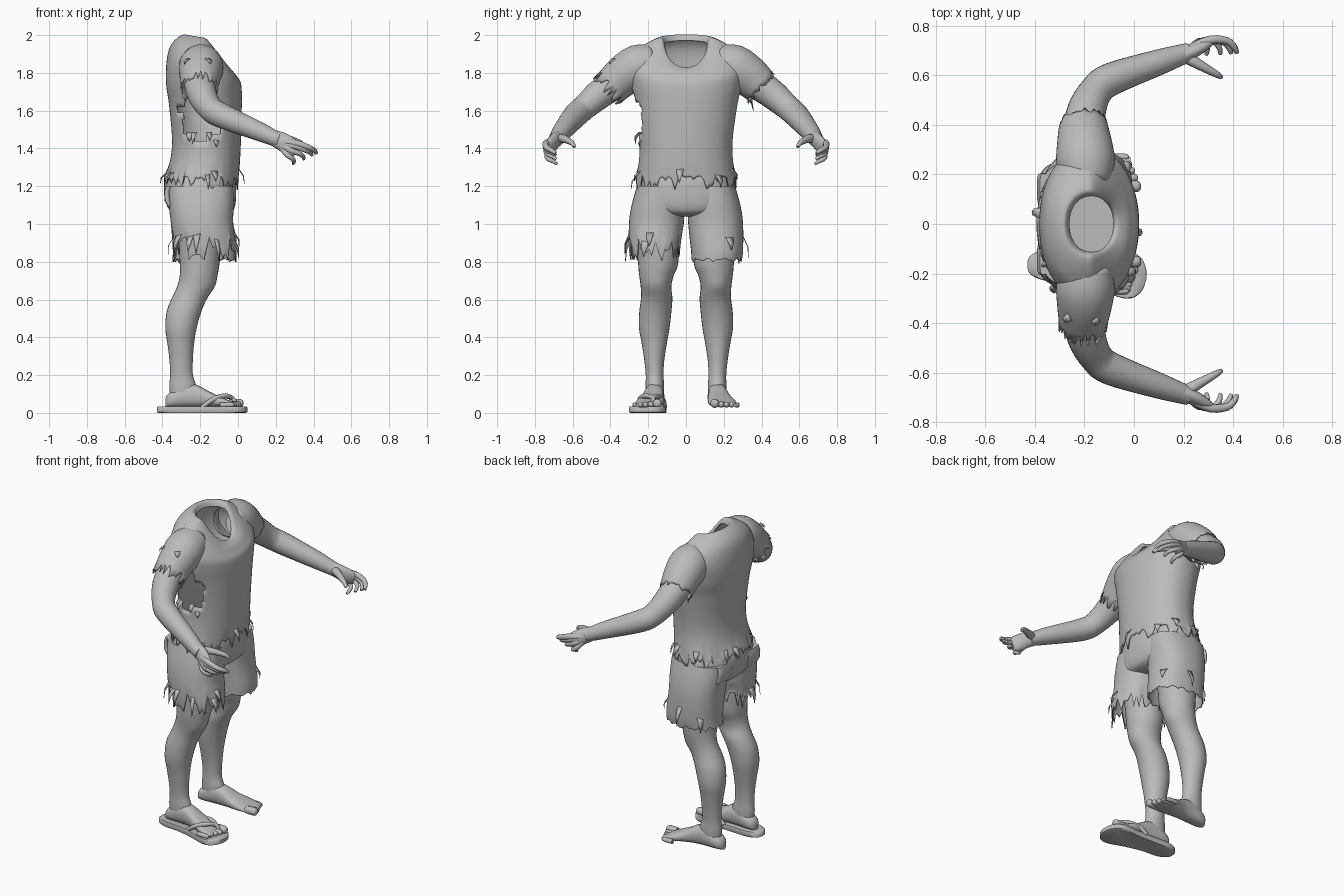
import bpy, bmesh, math, random
from mathutils import Vector as V

if "Cube" in bpy.data.objects:
    bpy.data.objects.remove(bpy.data.objects["Cube"])

random.seed(4)
cloth = bpy.data.materials.new("plain grey")
cloth.diffuse_color = (0.5, 0.5, 0.5, 1)
cloth.use_nodes = True
cloth.node_tree.nodes["Principled BSDF"].inputs["Base Color"].default_value = cloth.diffuse_color
SIDES = ((1, "left"), (-1, "right"))


def finish(name, bm, thick=0):
    bmesh.ops.recalc_face_normals(bm, faces=bm.faces)
    me = bpy.data.meshes.new(name)
    bm.to_mesh(me)
    bm.free()
    me.materials.append(cloth)
    ob = bpy.data.objects.new(name, me)
    bpy.context.collection.objects.link(ob)
    bpy.ops.object.select_all(action='DESELECT')
    ob.select_set(True)
    bpy.context.view_layer.objects.active = ob
    bpy.ops.object.shade_smooth_by_angle(angle=math.radians(50))
    if thick:
        mod = ob.modifiers.new("thickness", 'SOLIDIFY')
        mod.thickness = thick
        mod.offset = -1


def smooth_rows(rows, k):
    """Catmull-Rom refinement of a list of equal-length tuples."""
    out = []
    for i in range(len(rows) - 1):
        a, b, c, d = (rows[max(0, min(len(rows) - 1, i + j))] for j in (-1, 0, 1, 2))
        for t in (s / k for s in range(k)):
            out.append(tuple(q + t / 2 * (r - p + t * (2 * p - 5 * q + 4 * r - w + t * (3 * (q - r) + w - p)))
                             for p, q, r, w in zip(a, b, c, d)))
    return out + [tuple(rows[-1])]


def loft(rings, caps=(True, True)):
    bm = bmesh.new()
    vs = [[bm.verts.new(p) for p in r] for r in rings]
    n = len(rings[0])
    for r, s in zip(vs, vs[1:]):
        for i in range(n):
            bm.faces.new((r[i], r[(i + 1) % n], s[(i + 1) % n], s[i]))
    for r, on in ((vs[0], caps[0]), (vs[-1], caps[1])):
        if on:
            bm.faces.new(r)
    return bm


def oval(c, u, v, n, p=2.0):
    out = []
    for i in range(n):
        a = 2 * math.pi * i / n
        ca, sa = math.cos(a), math.sin(a)
        out.append(V(c) + V(u) * math.copysign(abs(ca) ** (2 / p), ca)
                   + V(v) * math.copysign(abs(sa) ** (2 / p), sa))
    return out


def level_rings(rows, k, n, s=1, p=2.0):
    """Horizontal ovals from rows of z, centre x, centre y, half depth, half width."""
    return [oval((c, s * y, z), (a, 0, 0), (0, b, 0), n, p) for z, c, y, a, b in smooth_rows(rows, k)]


def tube_rings(rows, k, n):
    """Round rings along a path of x, y, z, radius."""
    rows = smooth_rows(rows, k)
    rings = []
    for i, r in enumerate(rows):
        t = (V(rows[min(i + 1, len(rows) - 1)][:3]) - V(rows[max(i - 1, 0)][:3])).normalized()
        u = t.cross(V((0, 0, 1)) if abs(t.z) < 0.9 else V((1, 0, 0))).normalized()
        rings.append(oval(r[:3], u * r[3], t.cross(u) * r[3], n))
    return rings


def tube(name, rows, k=4, n=12, s=1):
    finish(name, loft(tube_rings([(r[0], r[1] * s, r[2], r[3]) for r in rows], k, n)))


def fray(rings, zlim, low, high):
    """Stretch the columns below zlim by random amounts to tear the hem."""
    for i in range(len(rings[0])):
        f = low + (high - low) * random.random() ** 1.5
        for r in rings:
            if r[i].z < zlim:
                r[i].z = zlim - (zlim - r[i].z) * f


def shreds(name, centre, rx, ry, start, end, count, length):
    """Pointed loose strips of cloth hanging from an oval band."""
    bm = bmesh.new()
    for i in range(count):
        a = math.radians(start + (end - start) * (i + random.random()) / count)
        out, along = V((math.cos(a), math.sin(a), 0)), V((-math.sin(a), math.cos(a), 0))
        base = V(centre) + V((rx * out.x, ry * out.y, random.uniform(-.02, .02)))
        w = along * random.uniform(.012, .025)
        tip = base + out * random.uniform(.01, .04) + V((0, 0, -length * random.uniform(.6, 1.1)))
        mid = base.lerp(tip, .5) + out * .012
        vs = [bm.verts.new(p) for p in (base - w, base + w, mid + w * .7, mid - w * .6, tip)]
        bm.faces.new(vs[:4])
        bm.faces.new((vs[3], vs[2], vs[4]))
    finish(name, bm, .003)


# shirt body: z, front neck drop, centre x, half depth, half width
shirt = [(1.955, .14, -.172, .088, .112), (1.985, .155, -.175, .108, .135), (1.96, .15, -.18, .15, .20),
         (1.91, .13, -.185, .18, .265), (1.83, .08, -.183, .197, .305), (1.73, .03, -.18, .20, .295),
         (1.62, 0, -.172, .192, .27), (1.4, 0, -.168, .182, .245), (1.21, 0, -.195, .198, .268)]
rings = []
for z, drop, cx, rx, ry in smooth_rows(shirt, 6):
    ring = oval((cx, 0, z), (rx, 0, 0), (0, ry, 0), 96, 2.15)
    for p in ring:
        c = (p.x - cx) / rx
        p.z += -drop * max(0, c) ** 1.3 + 0.12 * drop * max(0, -c)
    rings.append(ring)
fray(rings, 1.31, 0.55, 1.35)
bm = loft(rings, (False, False))
# torn opening under one arm
torn = []
for f in bm.faces:
    c = f.calc_center_median()
    dx, dz = (c.x + 0.19) / 0.13, (c.z - 1.58) / 0.15
    a = math.atan2(dz, dx)
    if c.y < -0.1 and math.hypot(dx, dz) < 0.88 + 0.10 * math.sin(7 * a) + 0.07 * math.sin(13 * a + 1):
        torn.append(f)
bmesh.ops.delete(bm, geom=torn, context='FACES')
finish("shirt", bm, .006)

# sleeves and arms: x, y, z, radius
sleeve = [(-.19, .16, 1.855, .095), (-.195, .25, 1.833, .118), (-.2, .33, 1.785, .11), (-.205, .395, 1.727, .098)]
arm = [(-.2, .27, 1.8, .07), (-.203, .36, 1.755, .083), (-.19, .46, 1.685, .078), (-.15, .54, 1.615, .067),
       (-.09, .585, 1.575, .066), (.1, .652, 1.495, .052), (.19, .682, 1.455, .042), (.22, .69, 1.445, .04)]
# palm: x, y, z, half thickness, half height
palm = [(.19, .682, 1.455, .03, .04), (.235, .698, 1.435, .029, .046),
        (.28, .722, 1.408, .025, .047), (.31, .737, 1.397, .014, .036)]
thumb = [(.2, .68, 1.45, .027), (.25, .65, 1.452, .022), (.33, .605, 1.43, .014), (.352, .592, 1.408, .009)]
for s, side in SIDES:
    rr = tube_rings([(x, s * y, z, r) for x, y, z, r in sleeve], 3, 48)
    for p in rr[-1]:
        p += V((-.005, s * .065, -.06)) * (random.uniform(-.15, .15) if s > 0 else random.uniform(-.25, .55))
    finish(side + "_sleeve", loft(rr, (False, False)), .005)
    tube(side + "_arm", arm, 4, 24, s)
    finish(side + "_palm", loft([oval((x, s * y, z), (-.3 * a, s * a, 0), (.35 * b, 0, b), 16)
                                 for x, y, z, a, b in smooth_rows(palm, 3)]))
    tube(side + "_thumb", thumb, 3, 10, s)
    # four fingers fanned from top to bottom, curling inward
    for i in range(4):
        t = i / 3
        r = .018 - .003 * t
        root = V((.235, .71, 1.435 - .035 * t))
        knuckle = V((.31, .742, 1.427)).lerp(V((.262, .735, 1.365)), t ** 1.3)
        tip = V((.415, .69, 1.375)).lerp(V((.292, .682, 1.318)), t ** 1.5)
        bend = knuckle.lerp(tip, .5) + V((.012, .022, .004))
        late = bend.lerp(tip, .6) + V((.005, .004, .003))
        tube("%s_finger_%d" % (side, i + 1),
             [(*p, r * f) for p, f in ((root, 1.1), (knuckle, 1), (bend, .85), (late, .72), (tip, .5))], 3, 10, s)

# shorts: seat, then one ragged tube and a rear pocket per side
seat = [(1.28, -.19, 0, .165, .235), (1.22, -.2, 0, .188, .255), (1.15, -.2, 0, .19, .27),
        (1.09, -.195, 0, .178, .265), (1.055, -.19, 0, .15, .2), (1.04, -.19, 0, .09, .1)]
finish("shorts_seat", loft(level_rings(seat, 4, 48, 1, 2.3)))
short_leg = [(1.2, -.2, .14, .175, .12), (1.1, -.195, .148, .172, .14), (1.0, -.19, .157, .165, .145),
             (.86, -.177, .164, .168, .138), (.8, -.178, .162, .17, .132)]
for s, side in SIDES:
    rr = level_rings(short_leg, 5, 56, s, 2.3)
    fray(rr, *((.92, .85, 1.05) if s > 0 else (1.0, .35, 1.0)))
    finish("shorts_" + side + "_leg", loft(rr, (True, False)), .006)
    finish(side + "_pocket", loft([oval((-.365 - d, s * .14, z), (.015, 0, 0), (0, .065, 0), 16, 3)
                                   for z, d in ((1.2, 0), (1.17, .012), (1.12, .008), (1.09, -.01))]))

# bare legs: z, centre x, centre y, half depth, half width
leg = [(1.0, -.2, .15, .12, .115), (.8, -.203, .147, .106, .107), (.73, -.208, .156, .1, .092),
       (.67, -.222, .159, .1, .081), (.61, -.255, .155, .094, .083), (.54, -.285, .162, .092, .085),
       (.45, -.302, .168, .083, .081), (.37, -.303, .168, .071, .067), (.28, -.301, .168, .062, .053),
       (.2, -.299, .166, .06, .047), (.14, -.292, .165, .072, .049), (.06, -.285, .165, .07, .045)]
# feet: x, centre y, half width, top z
foot = [(-.385, .163, .018, .075), (-.37, .163, .038, .1), (-.33, .164, .049, .125), (-.27, .166, .051, .155),
        (-.21, .17, .053, .145), (-.15, .178, .062, .112), (-.09, .189, .073, .085), (-.015, .203, .068, .052)]
for s, side in SIDES:
    finish(side + "_leg", loft(level_rings(leg, 3, 28, s)))
    finish(side + "_foot", loft([oval((x, s * y, (t + .03) / 2), (0, w, 0), (0, 0, (t - .03) / 2), 24, 2.4)
                                 for x, y, w, t in smooth_rows(foot, 3)]))
    for i in range(5):
        r = .018 - .001 * i if i else .024
        x, y, z = .028 - .012 * i, .152 + .028 * i + (.006 if i else 0), .03 + r * .85
        tube("%s_toe_%d" % (side, i + 1),
             [(x - b, y, z, r * f) for b, f in ((.075, .95), (.03, 1), (.008, .85), (0, .35))], 3, 12, s)

# sandal sole: outline from x, centre y, half width
sole = smooth_rows([(-.43, -.165, .012), (-.415, -.165, .04), (-.36, -.166, .062), (-.26, -.172, .064),
                    (-.15, -.187, .076), (-.05, -.202, .096), (0, -.206, .09), (.035, -.205, .06), (.05, -.203, .018)], 4)
edge = [(x, y + w) for x, y, w in sole] + [(x, y - w) for x, y, w in reversed(sole)]
finish("sandal_sole", loft([[V((-.19 + (x + .19) * f, -.185 + (y + .185) * f, z)) for x, y in edge]
                            for z, f in ((0, .96), (.004, 1), (.028, 1), (.034, .97))]))
# sandal straps meeting between the toes
post = [(-.005, -.172, .04, .009), (-.03, -.175, .078, .011)]
tube("sandal_strap_inner", post + [(-.08, -.15, .088, .013), (-.14, -.122, .07, .013), (-.19, -.112, .03, .012)])
tube("sandal_strap_outer", post + [(-.07, -.215, .09, .013), (-.13, -.245, .072, .013), (-.19, -.24, .03, .012)])

# loose shreds, placed by angle around each torn edge
shreds("shoulder_shreds", (-.2, -.36, 1.86), .07, .03, 200, 340, 4, .03)
shreds("sleeve_shreds", (-.2, .3, 1.69), .06, .02, 40, 140, 3, .07)
shreds("side_shreds", (-.18, 0, 1.47), .17, .25, 225, 310, 4, .07)
shreds("waist_shreds", (-.19, 0, 1.28), .19, .26, 0, 360, 9, .08)
shreds("left_hem_shreds", (-.18, .163, .92), .163, .14, 10, 150, 3, .11)
shreds("right_hem_shreds", (-.18, -.163, .94), .163, .14, 160, 380, 7, .12)
